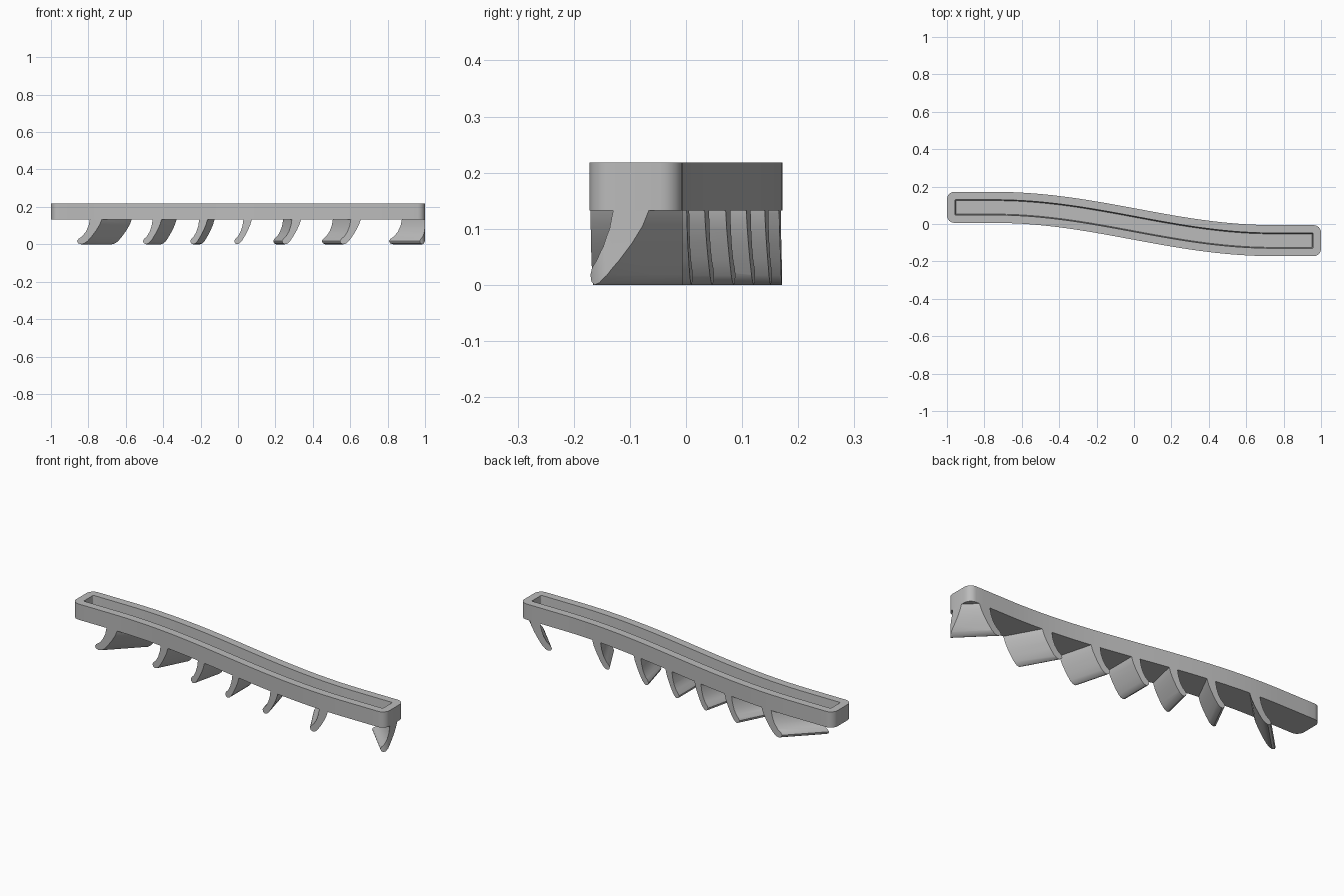
import bpy, bmesh
from math import sin, cos, pi, radians
from mathutils import Matrix, Vector

cube = bpy.data.objects.get("Cube")
if cube:
    bpy.data.objects.remove(cube, do_unlink=True)

grey = bpy.data.materials.new("plain_grey")
grey.use_nodes = True
COLOUR = (0.5, 0.5, 0.5, 1)
grey.diffuse_color = COLOUR
grey.node_tree.nodes["Principled BSDF"].inputs["Base Color"].default_value = COLOUR

AMP, REACH = 0.089, 0.75        # sway of the bar and where it straightens
HALF_WIDTH, WALL = 0.083, 0.042
UNDERSIDE, FLOOR, RIM = 0.133, 0.153, 0.218


def centre_y(x):
    return -AMP * sin(pi / 2 * max(-1, min(1, x / REACH)))


def on_bar(x, t):
    """Point at sideways distance t from the swaying centre line."""
    slope = (centre_y(x + 0.001) - centre_y(x - 0.001)) / 0.002
    normal = Vector((-slope, 1)).normalized()
    return x + normal.x * t, centre_y(x) + normal.y * t


def outline(inset, radius, steps=40, corner=6):
    """Rounded strip bent along the centre line."""
    ex, ey = 1 - inset - radius, HALF_WIDTH - inset - radius
    flat = []
    for i, (sx, sy) in enumerate([(1, 1), (-1, 1), (-1, -1), (1, -1)]):
        for k in range(corner + 1):
            a = (i + k / corner) * pi / 2
            flat.append((sx * ex + radius * cos(a), sy * ey + radius * sin(a)))
        if sx * sy > 0:         # long side follows this corner
            flat += [(sx * ex * (1 - 2 * k / steps), sy * (ey + radius))
                     for k in range(1, steps)]
    return [on_bar(x, t) for x, t in flat]


def loft(name, rings):
    """Closed solid through rings of equal point count."""
    bm = bmesh.new()
    loops = [[bm.verts.new(p) for p in ring] for ring in rings]
    n = len(loops[0])
    for a, b in zip(loops, loops[1:]):
        for i in range(n):
            j = (i + 1) % n
            bm.faces.new((a[i], a[j], b[j], b[i]))
    bm.faces.new(loops[0][::-1])
    bm.faces.new(loops[-1])
    bmesh.ops.recalc_face_normals(bm, faces=bm.faces)
    mesh = bpy.data.meshes.new(name)
    bm.to_mesh(mesh)
    bm.free()
    mesh.materials.append(grey)
    obj = bpy.data.objects.new(name, mesh)
    bpy.context.collection.objects.link(obj)
    return obj


def activate(obj):
    bpy.ops.object.select_all(action='DESELECT')
    obj.select_set(True)
    bpy.context.view_layer.objects.active = obj


def smooth(obj):
    activate(obj)
    bpy.ops.object.shade_smooth_by_angle(angle=radians(30))


def at(points, z):
    return [(x, y, z) for x, y in points]


# Swaying bar with a trough sunk in its top
outer = outline(0, 0.04)
bar = loft("trough_bar", [
    at(outer, UNDERSIDE), at(outer, RIM),
    at(outline(WALL, 0.006), RIM), at(outline(WALL + 0.005, 0.004), FLOOR)])
smooth(bar)

# Hooked fins, fanned round and trimmed flush with the bar's sides
HOOK = [(0.095, 0.15), (0.094, 0.133), (0.086, 0.105), (0.073, 0.075),
        (0.056, 0.043), (0.04, 0.017), (0.027, 0.004), (0.015, 0),
        (0.004, 0.006), (0, 0.018), (0.006, 0.029), (0.02, 0.043),
        (0.034, 0.068), (0.044, 0.1), (0.049, 0.133), (0.05, 0.15)]
FINS = [(-0.778, 45), (-0.468, 27), (-0.237, 13), (-0.02, 0),
        (0.212, -15), (0.497, -29), (0.89, -45)]

cutter = loft("fin_trimmer", [at(outer, -0.1), at(outer, UNDERSIDE + 0.005)])
cutter.hide_render = True
for number, (x, turn) in enumerate(FINS, 1):
    place = (Matrix.Translation((x, centre_y(x), 0))
             @ Matrix.Rotation(radians(-turn), 4, 'Z'))
    fin = loft(f"hook_fin_{number}",
               [[place @ Vector((u, side, z)) for u, z in HOOK]
                for side in (-0.3, 0.3)])
    trim = fin.modifiers.new("trim", 'BOOLEAN')
    trim.operation, trim.solver, trim.object = 'INTERSECT', 'EXACT', cutter
    activate(fin)
    bpy.ops.object.modifier_apply(modifier=trim.name)
    smooth(fin)
bpy.data.objects.remove(cutter, do_unlink=True)
